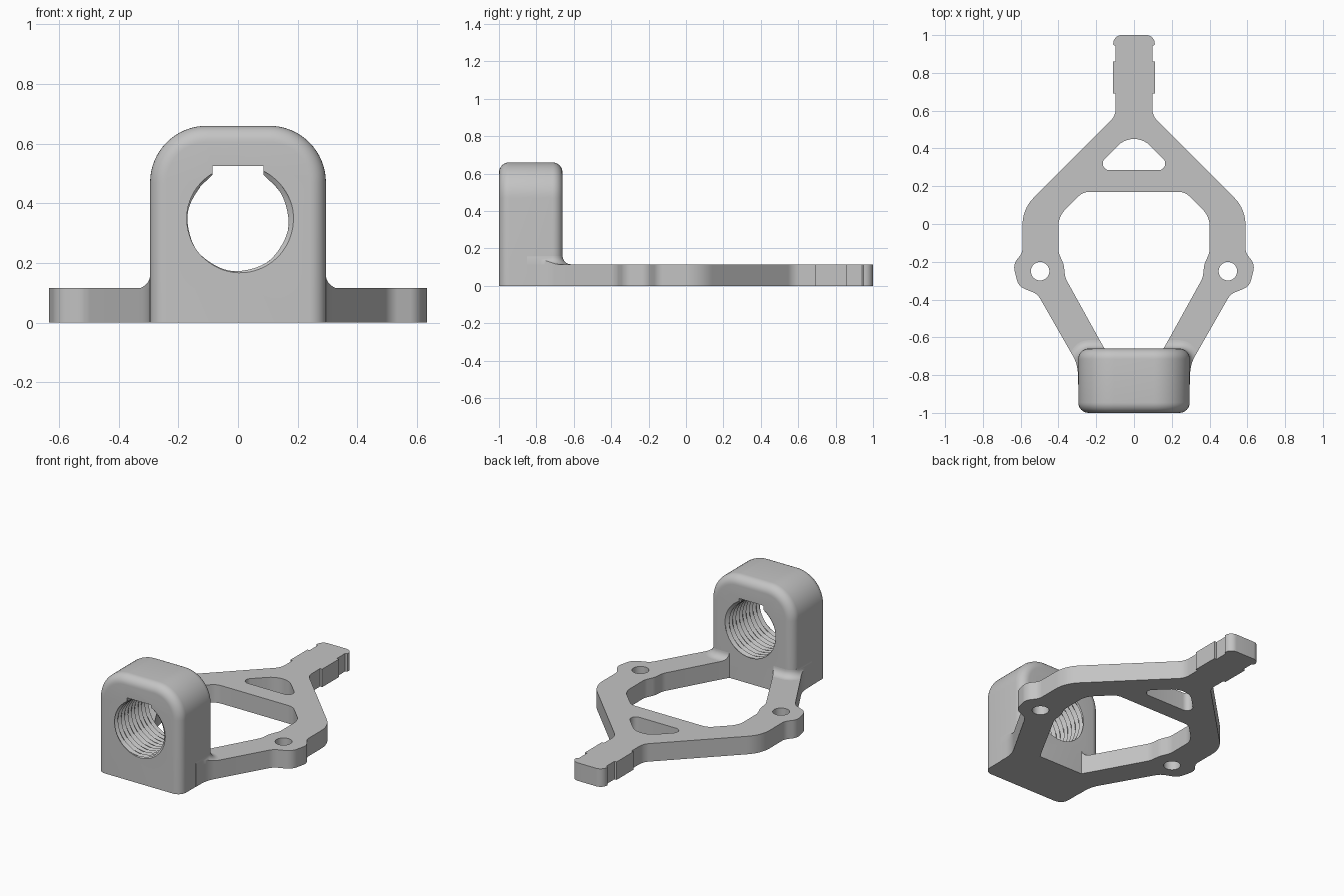
import bpy, bmesh
from math import sin, cos, pi, tan, tau
from mathutils import Vector

cube = bpy.data.objects.get("Cube")
if cube:
    bpy.data.objects.remove(cube, do_unlink=True)

THICK = 0.115            # frame thickness
HALF_W, TOP = 0.295, 0.66  # block half width and height
FRONT, BACK = -1.0, -0.66
BORE_Z = 0.342

grey = bpy.data.materials.new("plain grey")
grey.use_nodes = True
grey.diffuse_color = (0.55, 0.55, 0.55, 1)
grey.node_tree.nodes["Principled BSDF"].inputs["Base Color"].default_value = grey.diffuse_color


def rounded(points, seg=10):
    """Closed 2D outline from (x, y, radius) corners."""
    out = []
    for i, (x, y, r) in enumerate(points):
        p = Vector((x, y))
        if r <= 0:
            out.append(p)
            continue
        a = (Vector(points[i - 1][:2]) - p).normalized()
        b = (Vector(points[(i + 1) % len(points)][:2]) - p).normalized()
        half = a.angle(b) / 2
        centre = p + (a + b).normalized() * (r / sin(half))
        start = p + a * (r / tan(half)) - centre
        end = p + b * (r / tan(half)) - centre
        sweep = start.angle(end)
        for k in range(seg + 1):
            t = k / seg
            out.append(centre + (start * sin((1 - t) * sweep) + end * sin(t * sweep)) / sin(sweep))
    return out


def mirrored(half):
    """Complete a right-hand half outline with its mirror image."""
    return half + [(-x, y, r) for x, y, r in reversed(half)]


def finish(name, bm):
    bmesh.ops.recalc_face_normals(bm, faces=bm.faces[:])
    mesh = bpy.data.meshes.new(name)
    bm.to_mesh(mesh)
    bm.free()
    mesh.materials.append(grey)
    obj = bpy.data.objects.new(name, mesh)
    bpy.context.collection.objects.link(obj)
    return obj


def loft(name, rings):
    """Skin a stack of equal-length rings and cap both ends."""
    bm = bmesh.new()
    rows = [[bm.verts.new(p) for p in ring] for ring in rings]
    for low, high in zip(rows, rows[1:]):
        for i in range(len(low)):
            j = (i + 1) % len(low)
            bm.faces.new((low[i], low[j], high[j], high[i]))
    bm.faces.new(rows[0])
    bm.faces.new(rows[-1])
    return finish(name, bm)


def plate(name, outlines, height):
    """Extrude an outline with holes upward from the ground."""
    bm = bmesh.new()
    edges = []
    for outline in outlines:
        vs = [bm.verts.new((p.x, p.y, 0)) for p in outline]
        edges += [bm.edges.new((vs[i - 1], vs[i])) for i in range(len(vs))]
    bmesh.ops.triangle_fill(bm, use_beauty=True, use_dissolve=False, edges=edges)
    ext = bmesh.ops.extrude_face_region(bm, geom=bm.faces[:])
    top = [g for g in ext["geom"] if isinstance(g, bmesh.types.BMVert)]
    bmesh.ops.translate(bm, verts=top, vec=(0, 0, height))
    return finish(name, bm)


def activate(obj):
    bpy.ops.object.select_all(action="DESELECT")
    obj.select_set(True)
    bpy.context.view_layer.objects.active = obj


def boolean(obj, cutter, operation):
    mod = obj.modifiers.new("cut", "BOOLEAN")
    mod.object, mod.operation, mod.solver = cutter, operation, "EXACT"
    activate(obj)
    bpy.ops.object.modifier_apply(modifier=mod.name)
    bpy.data.objects.remove(cutter, do_unlink=True)


# Flat frame: stepped tongue, shoulders, side ears, arms running into the block
outer = rounded(mirrored([
    (0.11, 1.0, 0.045), (0.11, 0.95, 0), (0.097, 0.94, 0), (0.097, 0.86, 0),
    (0.112, 0.86, 0), (0.112, 0.69, 0), (0.097, 0.69, 0), (0.097, 0.573, 0.09),
    (0.59, 0.08, 0.2), (0.59, -0.15, 0.07), (0.64, -0.215, 0.07),
    (0.612, -0.33, 0.07), (0.51, -0.372, 0.08), (0.297, -0.745, 0.2),
    (0.297, -0.85, 0)]))
opening = rounded(mirrored([
    (0.27, 0.17, 0.08), (0.4, 0.04, 0.12), (0.4, -0.15, 0.1), (0.372, -0.215, 0.1),
    (0.364, -0.285, 0.1), (0.19, -0.6, 0.05), (0.15, -0.67, 0)]))
window = rounded([(0.215, 0.285, 0.035), (0, 0.5, 0.12), (-0.215, 0.285, 0.035)])
bolt_holes = [[Vector((s * 0.497 + 0.049 * cos(tau * k / 32), -0.25 + 0.049 * sin(tau * k / 32)))
               for k in range(32)] for s in (1, -1)]
holes = [opening, window] + bolt_holes
frame = plate("base_frame", [outer] + holes, THICK)


# Upright block: arch profile with rounded front and back edges
def arch(inset, y):
    w, top, r = HALF_W - inset, TOP - inset, 0.19 - inset
    pts = rounded([(-w, 0, 0), (w, 0, 0), (w, top, r), (-w, top, r)], 16)
    return [(p.x, y, p.y) for p in pts]


EDGE = 0.055
steps = [k * pi / 16 for k in range(9)]
front_rings = [arch(EDGE * (1 - sin(a)), FRONT + EDGE * (1 - cos(a))) for a in steps]
back_rings = [arch(EDGE * (1 - sin(a)), BACK - EDGE * (1 - cos(a))) for a in reversed(steps)]
block = loft("threaded_block", front_rings + back_rings)

# Helical thread bore with a keyway along its top
PITCH, SIDES = 0.034, 64
thread_rings = []
for k in range(100):
    y = FRONT - 0.04 + k * PITCH / 8
    ring = []
    for i in range(SIDES):
        a = tau * i / SIDES
        wave = (y / PITCH - i / SIDES) % 1
        r = 0.168 + 0.022 * (1 - abs(2 * wave - 1))
        ring.append((r * cos(a), y, BORE_Z + r * sin(a)))
    thread_rings.append(ring)
boolean(block, loft("thread_cutter", thread_rings), "DIFFERENCE")
key = mirrored([(0.086, 0.525, 0), (0.086, 0.495, 0), (0.128, 0.455, 0), (0.1, 0.4, 0)])
boolean(block, loft("keyway_cutter", [[(x, y, z) for x, z, _ in key]
                                      for y in (FRONT - 0.1, BACK + 0.1)]), "DIFFERENCE")


# Concave fillet where the arms meet the block, trimmed to the frame outline
def skirt(offset, z):
    w, r = HALF_W + offset, EDGE + offset
    f, b = FRONT - offset, BACK + offset
    return [(p.x, p.y, z) for p in rounded([(-w, f, r), (w, f, r), (w, b, r), (-w, b, r)])]


R = 0.045
fillet = loft("arm_fillet", [skirt(R, THICK - 0.01)] + [
    skirt(R * (1 - sin(a)), THICK + R * (1 - cos(a))) for a in steps])
boolean(fillet, plate("fillet_trim", [outer] + holes, 0.3), "INTERSECT")

# Smooth curves, crisp edges
for obj in (frame, block, fillet):
    activate(obj)
    bpy.ops.object.shade_smooth_by_angle(angle=pi / 6)
